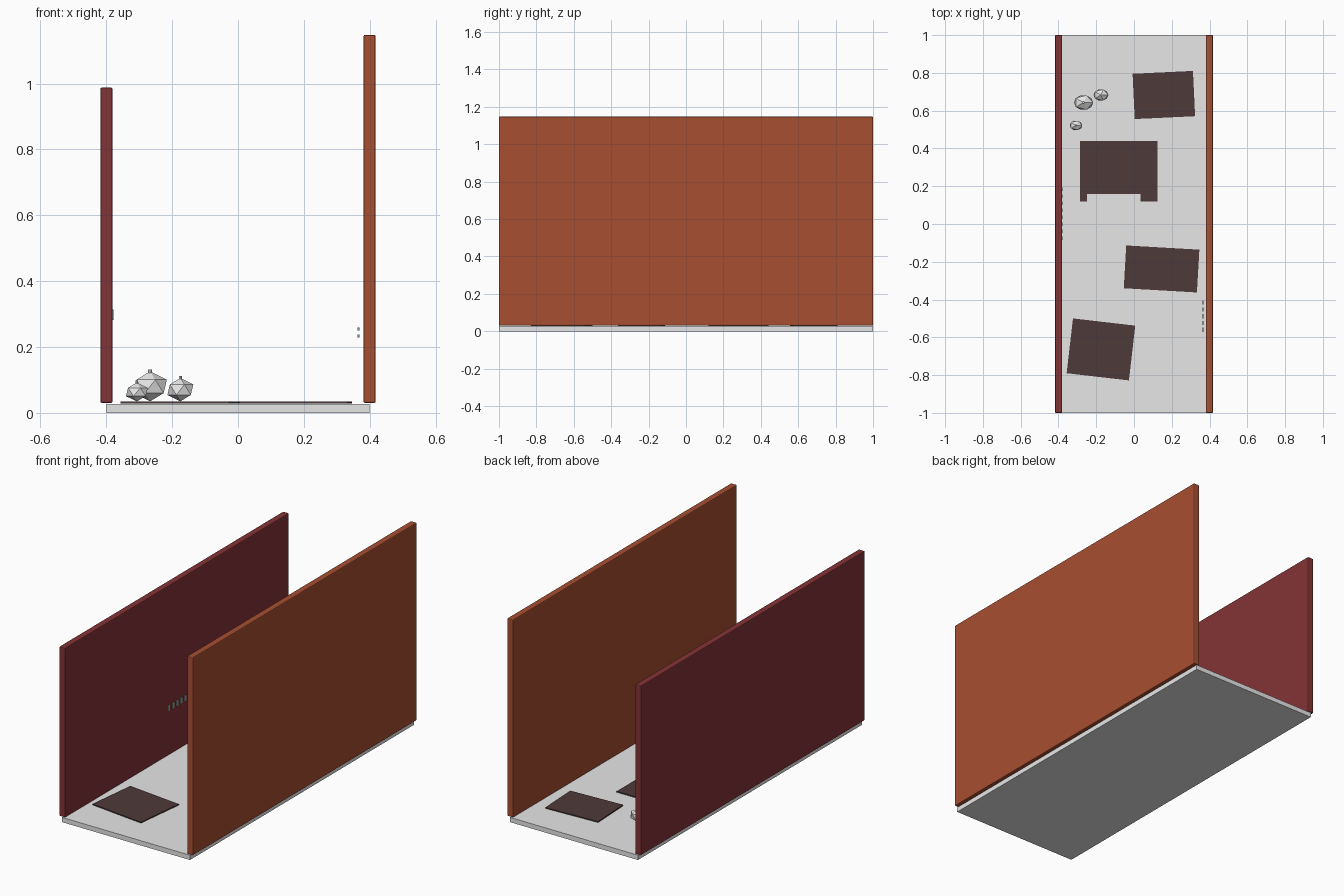
import bpy
import math

if "Cube" in bpy.data.objects:
    bpy.data.objects.remove(bpy.data.objects["Cube"])


def material(name, color):
    m = bpy.data.materials.new(name)
    m.diffuse_color = (*color, 1)
    m.use_nodes = True
    m.node_tree.nodes["Principled BSDF"].inputs["Base Color"].default_value = m.diffuse_color
    return m


CONCRETE = material("pale_concrete", (0.8, 0.8, 0.8))
ORANGE = material("orange_brick", (0.39, 0.077, 0.032))
RED = material("dark_red_brick", (0.23, 0.033, 0.036))
STAIN = material("dark_brown_stain", (0.076, 0.042, 0.042))
PAINT = material("grey_green_paint", (0.30, 0.36, 0.35))


def box(name, center, size, mat, angle=0, bevel=0):
    bpy.ops.mesh.primitive_cube_add(size=1, location=center)
    ob = bpy.context.object
    ob.name = name
    ob.scale = size
    bpy.ops.object.transform_apply(location=False, rotation=False, scale=True)
    ob.rotation_euler.z = math.radians(angle)
    ob.data.materials.append(mat)
    if bevel:
        mod = ob.modifiers.new("soft_edge", "BEVEL")
        mod.width = bevel
        mod.segments = 2
    return ob


# Ground slab and the two tall side walls
box("alley_floor", (0, 0, 0.0135), (0.80, 2.0, 0.027), CONCRETE)
box("left_wall", (-0.3995, 0, 0.509), (0.037, 2.0, 0.958), RED, bevel=0.005)
box("right_wall", (0.3995, 0, 0.589), (0.037, 2.0, 1.118), ORANGE, bevel=0.005)

# Thin dark patches lying on the floor: x, y, width, depth, angle
patches = [
    (0.158, 0.683, 0.32, 0.24, 2.7),
    (0.146, -0.238, 0.388, 0.227, -3.3),
    (-0.175, -0.664, 0.332, 0.292, -6.6),
]
for i, (x, y, w, d, a) in enumerate(patches):
    box(f"floor_patch_{i + 1}", (x, y, 0.0315), (w, d, 0.006), STAIN, a)

# Notched patch with two short legs
box("notched_patch_body", (-0.081, 0.30, 0.0315), (0.412, 0.28, 0.006), STAIN)
box("notched_patch_left_leg", (-0.2685, 0.14, 0.0315), (0.037, 0.04, 0.006), STAIN)
box("notched_patch_right_leg", (0.08, 0.14, 0.0315), (0.09, 0.04, 0.006), STAIN)


# Faceted bags with a small tied knot on top
def bag(name, x, y, r, top):
    knot = 0.006
    bottom = 0.035
    half = (top - knot - bottom) / 2
    bpy.ops.mesh.primitive_ico_sphere_add(
        subdivisions=1, radius=1, location=(x, y, bottom + half))
    ob = bpy.context.object
    ob.name = name
    ob.scale = (r, r * 0.78, half)
    ob.data.materials.append(CONCRETE)
    bpy.ops.mesh.primitive_cylinder_add(
        vertices=8, radius=r * 0.11, depth=0.014, location=(x, y, top - 0.007))
    tie = bpy.context.object
    tie.name = name + "_knot"
    tie.data.materials.append(CONCRETE)


bag("large_bag", -0.267, 0.643, 0.057, 0.132)
bag("medium_bag", -0.175, 0.683, 0.044, 0.112)
bag("small_bag", -0.307, 0.522, 0.037, 0.098)

# Plain dashes of faded paint on the inner side of the left wall
for i in range(8):
    box(f"left_paint_dash_{i + 1}", (-0.380, -0.075 + i * 0.037, 0.298),
        (0.004, 0.018, 0.032), PAINT)

# Plain dashes standing just off the right wall
for i in range(5):
    for z in (0.233, 0.254):
        box(f"right_paint_dash_{i + 1}", (0.366, -0.56 + i * 0.036, z),
            (0.005, 0.022, 0.009), PAINT)
